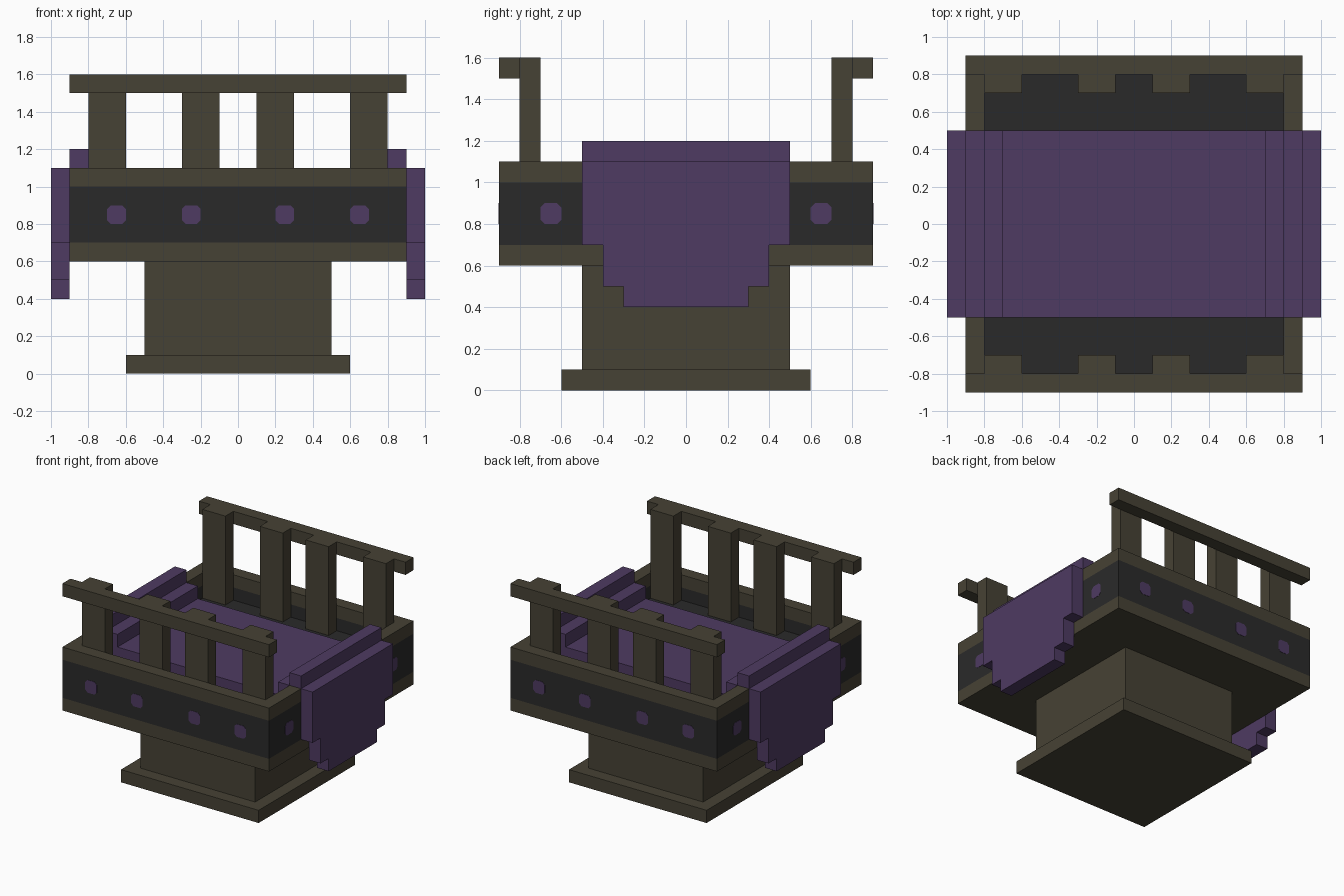
import bpy
import bmesh
from mathutils import Vector

default = bpy.data.objects.get("Cube")
if default:
    bpy.data.objects.remove(default, do_unlink=True)


def material(name, r, g, b):
    mat = bpy.data.materials.new(name)
    mat.use_nodes = True
    mat.diffuse_color = (r, g, b, 1)
    mat.node_tree.nodes["Principled BSDF"].inputs["Base Color"].default_value = (r, g, b, 1)
    return mat


WOOD = material("dark olive wood", 0.062, 0.054, 0.035)
IRON = material("charcoal band", 0.023, 0.023, 0.023)
CLOTH = material("purple cloth", 0.077, 0.043, 0.122)


def finish(name, bm, *mats):
    bmesh.ops.recalc_face_normals(bm, faces=bm.faces)
    mesh = bpy.data.meshes.new(name)
    bm.to_mesh(mesh)
    bm.free()
    for mat in mats:
        mesh.materials.append(mat)
    obj = bpy.data.objects.new(name, mesh)
    bpy.context.collection.objects.link(obj)
    return obj


def box(name, low, high, mat):
    bm = bmesh.new()
    bmesh.ops.create_cube(bm, size=1)
    low, high = Vector(low), Vector(high)
    bmesh.ops.scale(bm, vec=high - low, verts=bm.verts)
    bmesh.ops.translate(bm, vec=(low + high) / 2, verts=bm.verts)
    return finish(name, bm, mat)


def square_rings(profile):
    """Join square rings, given as (half width, height), into a closed mesh."""
    bm = bmesh.new()
    corners = [(-1, -1), (1, -1), (1, 1), (-1, 1)]
    rings = [[bm.verts.new((w * x, w * y, z)) for x, y in corners] for w, z in profile]
    for a, b in zip(rings, rings[1:]):
        for i in range(4):
            j = (i + 1) % 4
            bm.faces.new((a[i], a[j], b[j], b[i]))
    bm.faces.new(rings[0])
    bm.faces.new(rings[-1])
    return bm


def prism(name, points, depth, mat):
    """Extrude a closed outline of 3D points along the depth vector."""
    bm = bmesh.new()
    face = bm.faces.new([bm.verts.new(p) for p in points])
    extruded = bmesh.ops.extrude_face_region(bm, geom=[face], use_keep_orig=True)["geom"]
    moved = [v for v in extruded if isinstance(v, bmesh.types.BMVert)]
    bmesh.ops.translate(bm, vec=depth, verts=moved)
    return finish(name, bm, mat)


def mirrored(half):
    """Complete a half outline by reflecting its first coordinate."""
    return half + [(-a, b) for a, b in reversed(half)]


# Pedestal
box("foot_plate", (-0.6, -0.6, 0), (0.6, 0.6, 0.1), WOOD)
box("pedestal", (-0.5, -0.5, 0.1), (0.5, 0.5, 0.6), WOOD)

# Hollow tray: wooden edges, dark band outside and dark lining inside
bm = square_rings([(0.9, 0.6), (0.9, 0.7), (0.9, 1.0), (0.9, 1.1),
                   (0.8, 1.1), (0.8, 1.0), (0.8, 0.9)])
for f in bm.faces:
    f.material_index = int(0.7 < f.calc_center_median().z < 0.99)
finish("tray", bm, WOOD, IRON)

# Railings at front and back
for side, s in (("front", -1), ("back", 1)):
    ys = sorted((0.8 * s, 0.9 * s))
    box(side + "_rail", (-0.9, ys[0], 1.5), (0.9, ys[1], 1.6), WOOD)
    ys = sorted((0.7 * s, 0.8 * s))
    for i, x in enumerate((-0.7, -0.2, 0.2, 0.7)):
        box(f"{side}_post_{i + 1}", (x - 0.1, ys[0], 0.9), (x + 0.1, ys[1], 1.6), WOOD)

# Cloth lying in the tray, stepping over the side walls and hanging down
box("cloth_middle", (-0.7, -0.5, 0.9), (0.7, 0.5, 1.0), CLOTH)
flap = mirrored([(0.5, 1.1), (0.5, 0.7), (0.4, 0.7), (0.4, 0.5), (0.3, 0.5), (0.3, 0.4)])
for side, s in (("left", 1), ("right", -1)):
    xs = sorted((0.7 * s, 0.8 * s))
    box(side + "_cloth_step", (xs[0], -0.5, 0.9), (xs[1], 0.5, 1.1), CLOTH)
    xs = sorted((0.8 * s, 0.9 * s))
    box(side + "_cloth_fold", (xs[0], -0.5, 1.1), (xs[1], 0.5, 1.2), CLOTH)
    prism(side + "_cloth_flap", [(0.9 * s, y, z) for y, z in flap], (0.1 * s, 0, 0), CLOTH)

# Studs on the dark band
stud = mirrored([(0.03, 0.05), (0.05, 0.03), (0.05, -0.03), (0.03, -0.05)])
for s in (-1, 1):
    for c in (-0.65, -0.25, 0.25, 0.65):
        prism("band_stud", [(c + a, 0.9 * s, 0.85 + b) for a, b in stud],
              (0, 0.002 * s, 0), CLOTH)
    for c in (-0.65, 0.65):
        prism("side_stud", [(0.9 * s, c + a, 0.85 + b) for a, b in stud],
              (0.002 * s, 0, 0), CLOTH)
